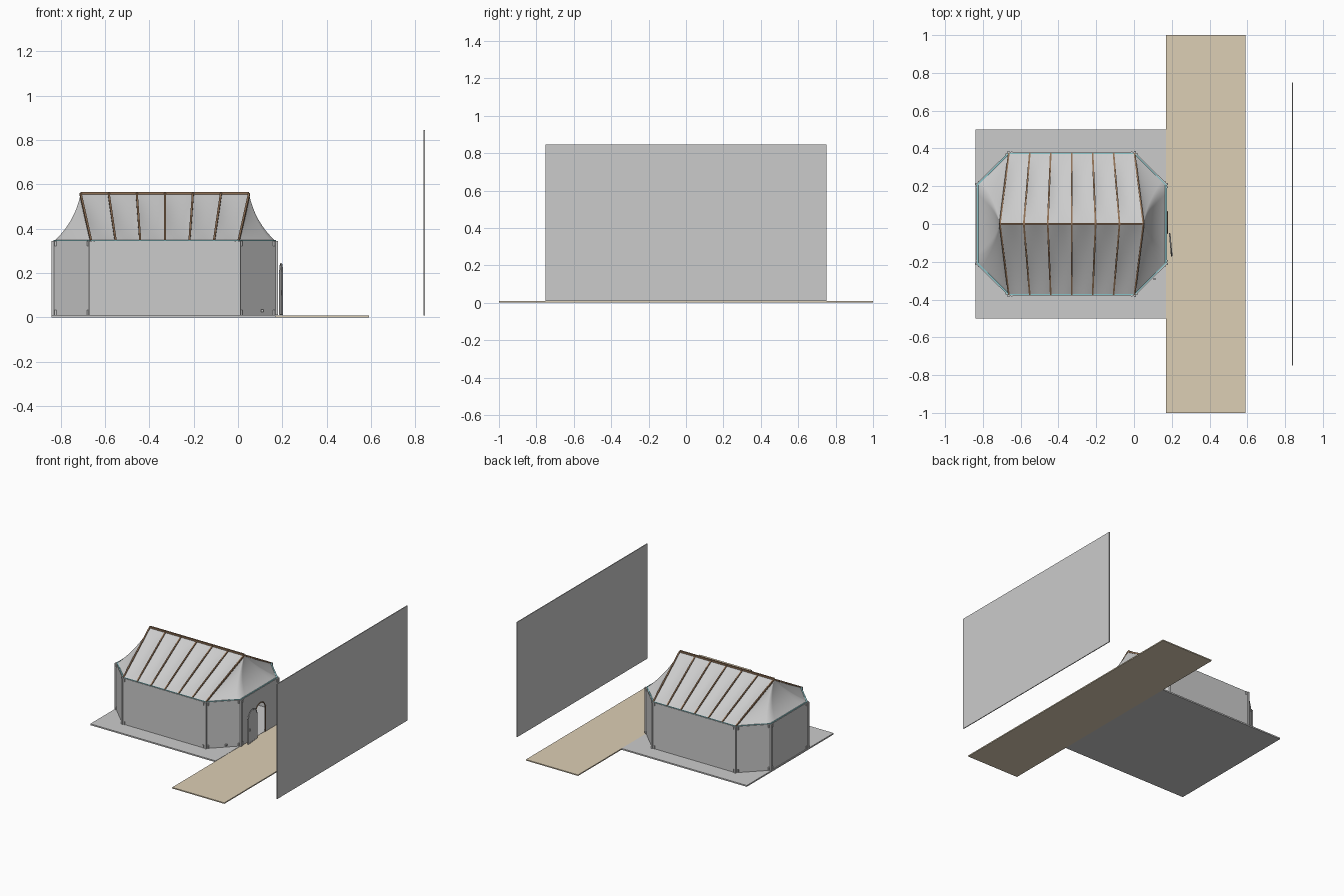
import bpy, bmesh, math
from mathutils import Vector

if "Cube" in bpy.data.objects:
    bpy.data.objects.remove(bpy.data.objects["Cube"])

CX = -0.33                      # building centre in x
Z0, ZE, ZR = 0.01, 0.345, 0.557  # floor, eave, ridge heights


def material(name, rgb):
    m = bpy.data.materials.new(name)
    m.diffuse_color = (*rgb, 1)
    m.use_nodes = True
    m.node_tree.nodes["Principled BSDF"].inputs["Base Color"].default_value = m.diffuse_color
    return m


WOOD = material("brown_wood", (0.27, 0.16, 0.09))
TEAL = material("teal_trim", (0.25, 0.55, 0.58))
SAND = material("sand", (0.72, 0.62, 0.46))


def finish(name, bm, mat=None, smooth=False):
    bmesh.ops.recalc_face_normals(bm, faces=bm.faces)
    me = bpy.data.meshes.new(name)
    bm.to_mesh(me)
    bm.free()
    ob = bpy.data.objects.new(name, me)
    bpy.context.collection.objects.link(ob)
    if mat:
        me.materials.append(mat)
    if smooth:
        for p in me.polygons:
            p.use_smooth = True
    return ob


def box(name, lo, hi, mat=None):
    bm = bmesh.new()
    bmesh.ops.create_cube(bm, size=1)
    for v in bm.verts:
        v.co = [(a + b) / 2 + c * (b - a) for a, b, c in zip(lo, hi, v.co)]
    return finish(name, bm, mat)


def beam(name, a, b, w=0.008, h=0.008, mat=None):
    """Rectangular bar running from a to b."""
    a, b = Vector(a), Vector(b)
    d = b - a
    bm = bmesh.new()
    bmesh.ops.create_cube(bm, size=1)
    rot = d.to_track_quat('Z', 'Y')
    for v in bm.verts:
        v.co = rot @ Vector((v.co.x * w, v.co.y * h, v.co.z * d.length)) + (a + b) / 2
    return finish(name, bm, mat)


def plate(name, pts, depth, mat=None):
    """Flat outline given as 3D points, thickened by the depth vector."""
    bm = bmesh.new()
    f = bm.faces.new([bm.verts.new(p) for p in pts])
    r = bmesh.ops.extrude_face_region(bm, geom=[f])
    vs = [g for g in r["geom"] if isinstance(g, bmesh.types.BMVert)]
    bmesh.ops.translate(bm, verts=vs, vec=depth)
    return finish(name, bm, mat)


def sheet(name, point, nu, nv):
    """Smooth cloth patch from a function of u and v."""
    bm = bmesh.new()
    g = [[bm.verts.new(point(i / nu, j / nv)) for j in range(nv + 1)] for i in range(nu + 1)]
    for i in range(nu):
        for j in range(nv):
            bm.faces.new((g[i][j], g[i + 1][j], g[i + 1][j + 1], g[i][j + 1]))
    bmesh.ops.remove_doubles(bm, verts=bm.verts, dist=1e-5)
    return finish(name, bm, smooth=True)


def octagon(hx, hy, fx, fy, z):
    q = [(fx, -hy), (hx, -fy), (hx, fy), (fx, hy), (-fx, hy), (-hx, fy), (-hx, -fy), (-fx, -hy)]
    return [Vector((CX + x, y, z)) for x, y in q]


def arch(y0, y1, z0, z1, n=12):
    """Round-topped outline in (y, z), running from y0 to y1."""
    r, c = (y1 - y0) / 2, (y0 + y1) / 2
    return [(y0, z0)] + [(c - r * math.cos(math.pi * i / n), z1 - r + r * math.sin(math.pi * i / n))
                         for i in range(n + 1)] + [(y1, z0)]


# ground slab, sandy path and tall backdrop panel
box("ground_slab", (-0.84, -0.5, 0), (0.17, 0.5, 0.01))
box("path", (0.17, -1, 0), (0.59, 1, 0.008), SAND)
box("tall_panel", (0.837, -0.75, 0.008), (0.843, 0.75, 0.845))

# eight walls, the +x one with an arched doorway
base = octagon(0.505, 0.38, 0.335, 0.212, Z0)
up = Vector((0, 0, ZE - Z0))
for i in range(8):
    a, b = base[i], base[(i + 1) % 8]
    d = (b - a).normalized()
    inward = Vector((-d.y, d.x, 0)) * 0.006
    pts = [a, b, b + up, a + up]
    if i == 1:
        door = [Vector((a.x, y, z)) for y, z in arch(-0.05, 0.065, Z0, 0.242)]
        pts = [a] + door + pts[1:]
    plate(f"wall_{i}", pts, inward)

# corner posts, each with foot and head clips on its neighbouring walls
for i, p in enumerate(base):
    beam(f"corner_post_{i}", p, p + up, 0.012, 0.012)
    for j in (-1, 1):
        side = (base[(i + j) % 8] - p).normalized() * 0.017
        for z in (0.012, up.z - 0.012):
            c = p + side + Vector((0, 0, z))
            box(f"clip_{i}", c - Vector((.004, .004, .011)), c + Vector((.004, .004, .011)))

# teal eave rail
rail = octagon(0.498, 0.373, 0.333, 0.208, ZE)
for i in range(8):
    beam(f"eave_rail_{i}", rail[i], rail[(i + 1) % 8], 0.007, 0.007, TEAL)

# ridge beam and seven fanned pairs of rafters
RX, EX = 0.38, 0.333
beam("ridge_beam", (CX - RX, 0, ZR + 0.003), (CX + RX, 0, ZR + 0.003), 0.012, 0.012, WOOD)
ridge = [Vector((CX + RX * (i - 3) / 3, 0, ZR)) for i in range(7)]
for s in (-1, 1):
    eave = [Vector((CX + EX * (i - 3) / 3, s * 0.373, ZE)) for i in range(7)]
    for i in range(7):
        beam(f"rafter_{i}", ridge[i], eave[i], 0.009, 0.011, WOOD)
    normal = Vector((0, s * 0.212, 0.373)).normalized()
    # cloth bays sagging between rafters
    for i in range(6):
        def bay(u, v):
            p = ridge[i].lerp(ridge[i + 1], u).lerp(eave[i].lerp(eave[i + 1], u), v)
            return p - normal * 0.011 * 16 * u * (1 - u) * v * (1 - v)
        sheet(f"roof_bay_{i}", bay, 8, 12)

# sagging cloth over each hipped end
for s in (-1, 1):
    apex = Vector((CX + s * RX, 0, ZR))
    corners = [Vector((CX + s * x, y, ZE)) for x, y in
               ((EX, -0.373), (0.498, -0.208), (0.498, 0.208), (EX, 0.373))]

    def hip(u, v):
        k = min(int(u * 3 + 1e-6), 2)
        p = apex.lerp(corners[k].lerp(corners[k + 1], u * 3 - k), v)
        sag = 0.022 * 4 * v * (1 - v) * math.sin(math.pi * u) ** 0.8 if 0 < u < 1 else 0
        return p - Vector((s * 0.87, 0, 0.5)) * sag
    sheet("roof_end", hip, 24, 14)

# doorway lining
def arch_frame(name, path, x_of, w, mat=None):
    cu = bpy.data.curves.new(name, 'CURVE')
    cu.dimensions = '3D'
    cu.bevel_depth = w
    cu.bevel_resolution = 1
    sp = cu.splines.new('POLY')
    sp.points.add(len(path) - 1)
    for q, (y, z) in zip(sp.points, path):
        q.co = (x_of(y), y, z, 1)
    if mat:
        cu.materials.append(mat)
    bpy.context.collection.objects.link(bpy.data.objects.new(name, cu))


arch_frame("doorway_frame", arch(-0.05, 0.065, Z0, 0.242), lambda y: 0.175, 0.004, WOOD)

# open door leaf swung back against the wall
leaf_x = lambda y: 0.187 + (-0.05 - y) * 0.09
leaf = arch(-0.168, -0.052, Z0 + 0.003, 0.242)
plate("door_leaf", [Vector((leaf_x(y), y, z)) for y, z in leaf], Vector((0.004, 0, 0)))
arch_frame("door_leaf_frame", leaf + [leaf[0]], lambda y: leaf_x(y) + 0.002, 0.004)
box("door_handle", (0.193, -0.158, 0.10), (0.204, -0.150, 0.12))

# small peg low on the corner wall
box("wall_peg", (0.103, -0.297, 0.025), (0.115, -0.285, 0.035))
